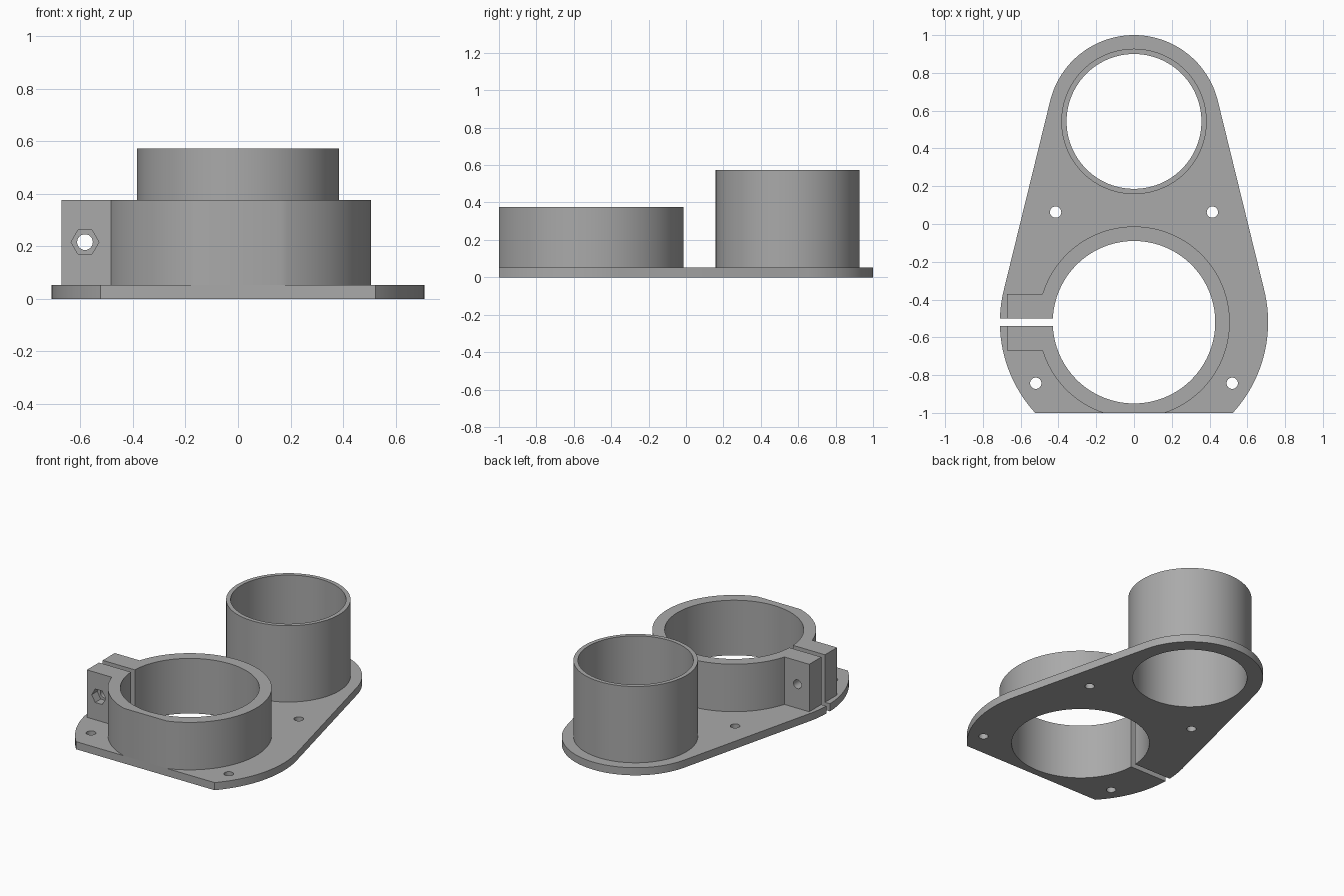
import bpy
import bmesh
from math import sin, cos, asin, sqrt, pi

cube = bpy.data.objects.get("Cube")
if cube:
    bpy.data.objects.remove(cube, do_unlink=True)

grey = bpy.data.materials.new("plain grey")
grey.use_nodes = True
GREY = (0.4, 0.4, 0.4, 1)
grey.diffuse_color = GREY
grey.node_tree.nodes["Principled BSDF"].inputs["Base Color"].default_value = GREY


def arc(cx, cy, r, a0, a1, n):
    """Points from angle a0 to a1, both ends included."""
    return [(cx + r * cos(a0 + (a1 - a0) * i / n),
             cy + r * sin(a0 + (a1 - a0) * i / n)) for i in range(n + 1)]


def circle(cx, cy, r, n=96):
    return arc(cx, cy, r, 0, 2 * pi, n)[:-1]


def select(ob):
    bpy.ops.object.select_all(action='DESELECT')
    ob.select_set(True)
    bpy.context.view_layer.objects.active = ob


def prism(name, loops, z0, z1):
    """Extrude closed loops; inner loops become holes."""
    cu = bpy.data.curves.new(name, 'CURVE')
    cu.dimensions = '2D'
    cu.fill_mode = 'BOTH'
    cu.extrude = (z1 - z0) / 2
    for loop in loops:
        sp = cu.splines.new('POLY')
        sp.points.add(len(loop) - 1)
        for p, (x, y) in zip(sp.points, loop):
            p.co = (x, y, 0, 1)
        sp.use_cyclic_u = True
    ob = bpy.data.objects.new(name, cu)
    bpy.context.collection.objects.link(ob)
    select(ob)
    bpy.ops.object.convert(target='MESH')
    ob = bpy.context.object
    bm = bmesh.new()
    bm.from_mesh(ob.data)
    bmesh.ops.translate(bm, vec=(0, 0, (z0 + z1) / 2), verts=bm.verts)
    bmesh.ops.remove_doubles(bm, verts=bm.verts, dist=1e-5)
    bmesh.ops.recalc_face_normals(bm, faces=bm.faces)
    bm.to_mesh(ob.data)
    bm.free()
    ob.data.materials.clear()
    ob.data.materials.append(grey)
    return ob


def finish(ob):
    select(ob)
    bpy.ops.object.shade_smooth_by_angle(angle=0.5)


# Shared dimensions
CLAMP_Y, TUBE_Y, FRONT = -0.52, 0.543, -1.0
BIG_R, SMALL_R = 0.71, 0.457
RING_R, BORE_R = 0.507, 0.43
THICK, SLOT, TAB, TAB_X = 0.052, 0.02, 0.15, -0.672
drop = CLAMP_Y - FRONT

# Clamp bore with its slot opening toward -x, shared by plate and ring
s = asin(SLOT / BORE_R)
bore = arc(0, CLAMP_Y, BORE_R, pi + s, 3 * pi - s, 120)

# Base plate: tapered outline, flat front, slot, tube bore and screw holes
t = asin((BIG_R - SMALL_R) / (TUBE_Y - CLAMP_Y))
f = asin(drop / BIG_R)
e = asin(SLOT / BIG_R)
outline = (arc(0, CLAMP_Y, BIG_R, pi + e, pi + f, 16)
           + arc(0, CLAMP_Y, BIG_R, -f, t, 24)
           + arc(0, TUBE_Y, SMALL_R, t, pi - t, 48)
           + arc(0, CLAMP_Y, BIG_R, pi - t, pi - e, 8))
holes = [circle(0, TUBE_Y, 0.357)]
for side in (-1, 1):
    holes += [circle(side * 0.415, 0.063, 0.03, 24),
              circle(side * 0.52, -0.843, 0.03, 24)]
plate = prism("base_plate", [outline + bore[::-1]] + holes, 0, THICK)
finish(plate)

# Clamp ring with two tabs and a flat front
g = asin(drop / RING_R)
b = asin(TAB / RING_R)
ring = ([(TAB_X, CLAMP_Y - SLOT), (TAB_X, CLAMP_Y - TAB)]
        + arc(0, CLAMP_Y, RING_R, pi + b, pi + g, 30)
        + arc(0, CLAMP_Y, RING_R, -g, pi - b, 80)
        + [(TAB_X, CLAMP_Y + TAB), (TAB_X, CLAMP_Y + SLOT)])
clamp = prism("clamp_ring", [ring + bore[::-1]], THICK, 0.376)

# Bolt hole through both tabs and hexagonal nut pocket in the front one
cutters = [prism("bolt_cutter", [circle(-0.583, 0.216, 0.03, 24)], 0.3, 0.75),
           prism("nut_cutter", [circle(-0.583, 0.216, 0.053, 6)], 0.61, 0.75)]
for cutter in cutters:
    cutter.rotation_euler.x = pi / 2
    cutter.hide_render = True
    mod = clamp.modifiers.new(cutter.name, 'BOOLEAN')
    mod.operation = 'DIFFERENCE'
    mod.solver = 'EXACT'
    mod.object = cutter
bpy.context.view_layer.update()
select(clamp)
for cutter in cutters:
    bpy.ops.object.modifier_apply(modifier=cutter.name)
    bpy.data.objects.remove(cutter, do_unlink=True)
finish(clamp)

# Tall open tube
tube = prism("tube", [circle(0, TUBE_Y, 0.385), circle(0, TUBE_Y, 0.357)],
             THICK, 0.573)
finish(tube)
